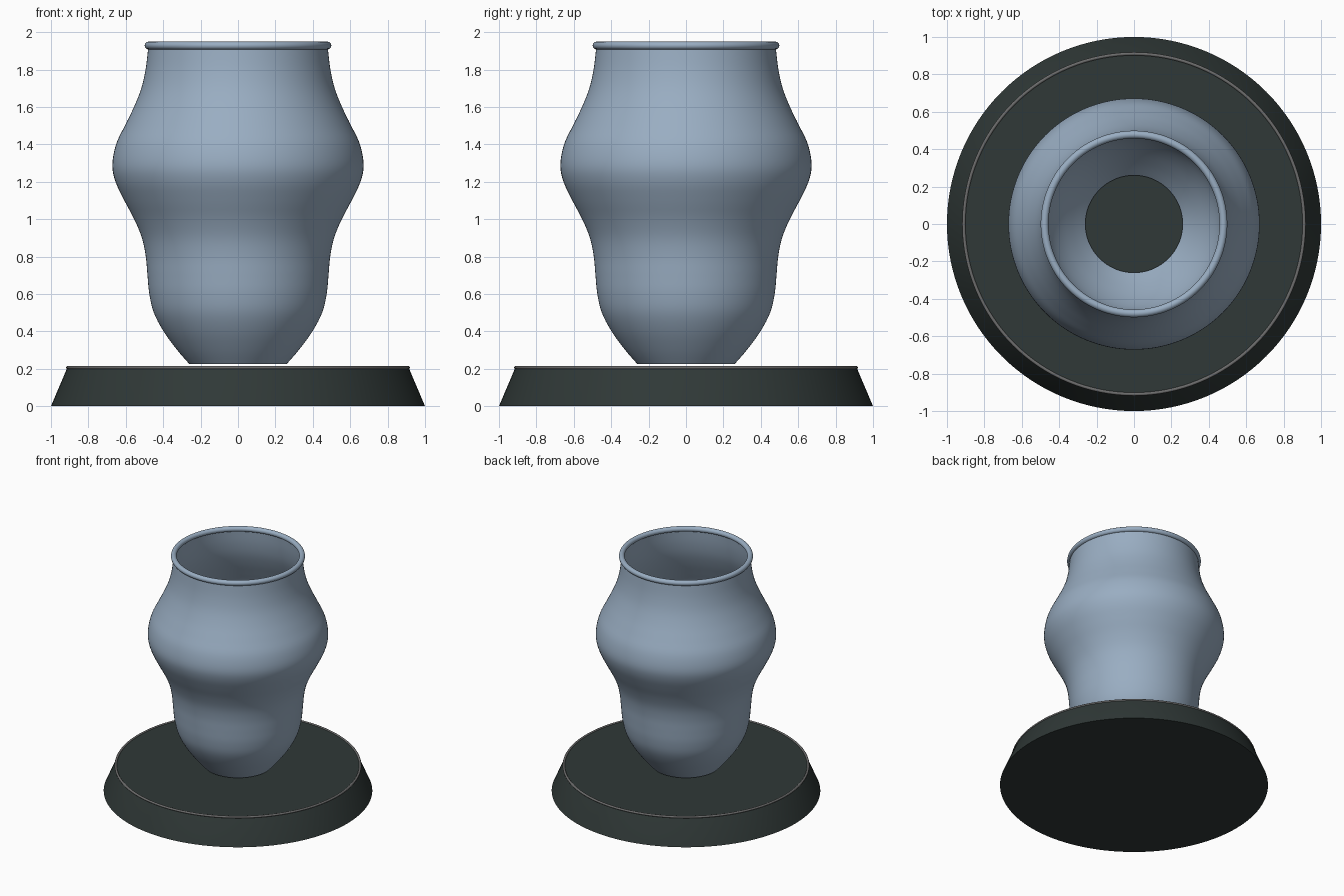
import bpy, bmesh, math

if "Cube" in bpy.data.objects:
    bpy.data.objects.remove(bpy.data.objects["Cube"])

def material(name, rgb):
    m = bpy.data.materials.new(name)
    m.diffuse_color = (*rgb, 1)
    m.use_nodes = True
    m.node_tree.nodes["Principled BSDF"].inputs["Base Color"].default_value = m.diffuse_color
    return m

glaze = material("blue grey glaze", (0.32, 0.42, 0.54))
dark = material("dark green black", (0.029, 0.040, 0.038))
grey = material("trim grey", (0.15, 0.15, 0.15))

def lathe(name, points, mat, steps=128, closed=False, angle=40):
    """Revolve (radius, z) points about z; radius 0 makes a pole."""
    bm = bmesh.new()
    rings = []
    for r, z in points:
        if r == 0:
            rings.append([bm.verts.new((0, 0, z))] * steps)
        else:
            rings.append([bm.verts.new((r * math.cos(2 * math.pi * i / steps),
                                        r * math.sin(2 * math.pi * i / steps), z))
                          for i in range(steps)])
    pairs = list(zip(rings, rings[1:]))
    if closed:
        pairs.append((rings[-1], rings[0]))
    for a, b in pairs:
        for i in range(steps):
            j = (i + 1) % steps
            bm.faces.new(list(dict.fromkeys((a[i], a[j], b[j], b[i]))))
    me = bpy.data.meshes.new(name)
    bm.to_mesh(me)
    bm.free()
    me.materials.append(mat)
    ob = bpy.data.objects.new(name, me)
    bpy.context.collection.objects.link(ob)
    bpy.ops.object.select_all(action='DESELECT')
    ob.select_set(True)
    bpy.context.view_layer.objects.active = ob
    bpy.ops.object.shade_smooth_by_angle(angle=math.radians(angle))
    return ob

def smooth_curve(p, n=4):
    """Catmull-Rom curve through the points."""
    q = [p[0]] + p + [p[-1]]
    out = []
    for a, b, c, d in zip(q, q[1:], q[2:], q[3:]):
        for k in range(n):
            t = k / n
            out.append(tuple(0.5 * (2 * b[i] + (c[i] - a[i]) * t
                       + (2 * a[i] - 5 * b[i] + 4 * c[i] - d[i]) * t * t
                       + (3 * b[i] - a[i] - 3 * c[i] + d[i]) * t ** 3) for i in (0, 1)))
    return out + [p[-1]]

def circle(r, z, minor, n=16):
    return [(r + minor * math.cos(2 * math.pi * i / n),
             z + minor * math.sin(2 * math.pi * i / n)) for i in range(n)]

# plinth: tapered disc
lathe("plinth", [(0, 0), (1.0, 0), (0.915, 0.2), (0.91, 0.208), (0, 0.208)], dark)
# thin bead around the plinth's top edge
lathe("plinth_bead", circle(0.91, 0.206, 0.009, 12), grey, closed=True)

# vase shell, open at top and bottom
profile = [(0.26, 0.225), (0.325, 0.3), (0.398, 0.4), (0.45, 0.5), (0.474, 0.6),
           (0.484, 0.7), (0.493, 0.8), (0.514, 0.9), (0.555, 1.0), (0.608, 1.1),
           (0.655, 1.2), (0.672, 1.29), (0.652, 1.4), (0.605, 1.5), (0.556, 1.6),
           (0.517, 1.7), (0.494, 1.8), (0.482, 1.9), (0.48, 1.93)]
lathe("vase_body", smooth_curve(profile), glaze)
# rolled lip
lathe("vase_lip", circle(0.478, 1.928, 0.021), glaze, closed=True)
